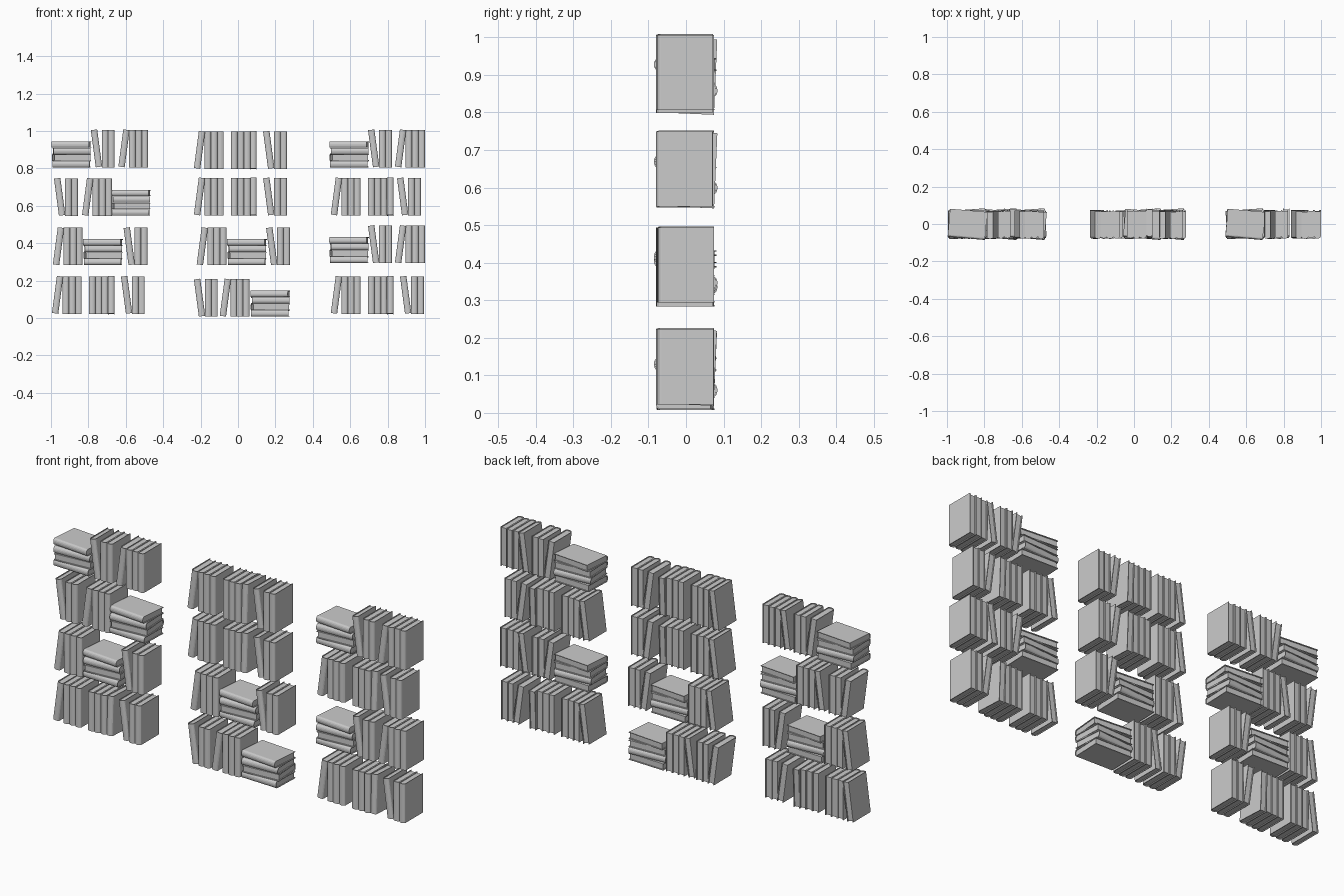
import bpy, bmesh, math, random
from mathutils import Matrix

if "Cube" in bpy.data.objects:
    bpy.data.objects.remove(bpy.data.objects["Cube"])

random.seed(4)
T, H = 0.0342, 0.2            # book thickness and height
BOARD, BACK, HINGE, TIP = 0.0035, 0.073, -0.066, 0.011
LEAN = math.radians(7.6)


def prism(bm, outline, z0, z1):
    """Extrude a closed (x, y) outline from z0 to z1."""
    face = bm.faces.new([bm.verts.new((x, y, z0)) for x, y in outline])
    ext = bmesh.ops.extrude_face_region(bm, geom=[face])
    bmesh.ops.translate(bm, vec=(0, 0, z1 - z0),
                        verts=[v for v in ext['geom'] if isinstance(v, bmesh.types.BMVert)])


def side(half, back, bulge):
    """Open outline running round the rounded spine."""
    arc = [(-half * math.cos(math.pi * i / 8), HINGE - bulge * math.sin(math.pi * i / 8))
           for i in range(9)]
    return [(-half, back)] + arc + [(half, back)]


def book_mesh():
    bm = bmesh.new()
    # Hard cover: two boards joined by a curved spine
    outer = side(T / 2, BACK, TIP)
    inner = side(T / 2 - BOARD, BACK, TIP - BOARD)
    prism(bm, outer + inner[::-1], 0, H)
    # Page block, set in from the cover edges
    prism(bm, side(T / 2 - BOARD, BACK - 0.005, TIP - BOARD), 0.004, H - 0.004)
    bmesh.ops.recalc_face_normals(bm, faces=bm.faces)
    me = bpy.data.meshes.new("book")
    bm.to_mesh(me)
    bm.free()
    return me


BOOK = book_mesh()


def place(name, matrix):
    ob = bpy.data.objects.new(name, BOOK)
    bpy.context.collection.objects.link(ob)
    ob.matrix_world = matrix


def upright(name, x, z, lean=0.0, pitch=0.0):
    y = random.uniform(-0.003, 0.002)
    lift = T / 2 * math.sin(abs(lean))
    place(name, Matrix.Translation((x, y, z + lift)) @ Matrix.Rotation(lean, 4, 'Y')
          @ Matrix.Rotation(pitch, 4, 'X'))


# One book leaning right against three upright books
def lean_right(x, z):
    upright("leaning_book", x + T / 2, z, LEAN)
    for i in range(3):
        upright("upright_book", x + 0.057 + T * (i + 0.5), z)


# Four upright books, the last one tipped back a little
def row_of_four(x, z):
    for i in range(4):
        upright("upright_book", x + T * (i + 0.5), z + (0.0 if i < 3 else -0.001),
                0, math.radians(-2.5) if i == 3 else 0)


# One book leaning left against two upright books
def lean_left(x, z):
    upright("leaning_book", x + 0.0265 + T / 2, z, -LEAN)
    for i in range(2):
        upright("upright_book", x + 0.059 + T * (i + 0.5), z)


# Four books lying flat, the second one turned round
def stack(x, z):
    for i, yaw in enumerate((-2, 184, 2, -5)):
        place("stacked_book",
              Matrix.Translation((x + 0.107, 0, z + 0.0348 * (i + 0.5)))
              @ Matrix.Rotation(math.radians(yaw), 4, 'Z')
              @ Matrix.Rotation(math.pi / 2, 4, 'Y')
              @ Matrix.Translation((0, 0, -H / 2)))


A, B, C, S = lean_right, row_of_four, lean_left, stack
# Shelf rows: base height, then (group, left edge in x)
ROWS = [
    (0.023, (A, -0.995), (B, -0.797), (C, -0.626)),
    (0.283, (A, -0.990), (S, -0.829), (C, -0.612)),
    (0.547, (C, -0.984), (A, -0.834), (S, -0.679)),
    (0.806, (S, -0.997), (C, -0.787), (A, -0.640)),
    (0.008, (C, -0.236), (A, -0.098), (S, 0.066)),
    (0.283, (A, -0.221), (S, -0.059), (C, 0.150)),
    (0.549, (A, -0.236), (B, -0.037), (C, 0.134)),
    (0.798, (A, -0.236), (B, -0.037), (C, 0.134)),
    (0.023, (A, 0.496), (B, 0.695), (C, 0.866)),
    (0.294, (S, 0.487), (C, 0.695), (A, 0.839)),
    (0.549, (A, 0.496), (B, 0.695), (C, 0.850)),
    (0.806, (S, 0.488), (C, 0.695), (A, 0.839)),
]
for base, *groups in ROWS:
    for make, x in groups:
        make(x, base)
